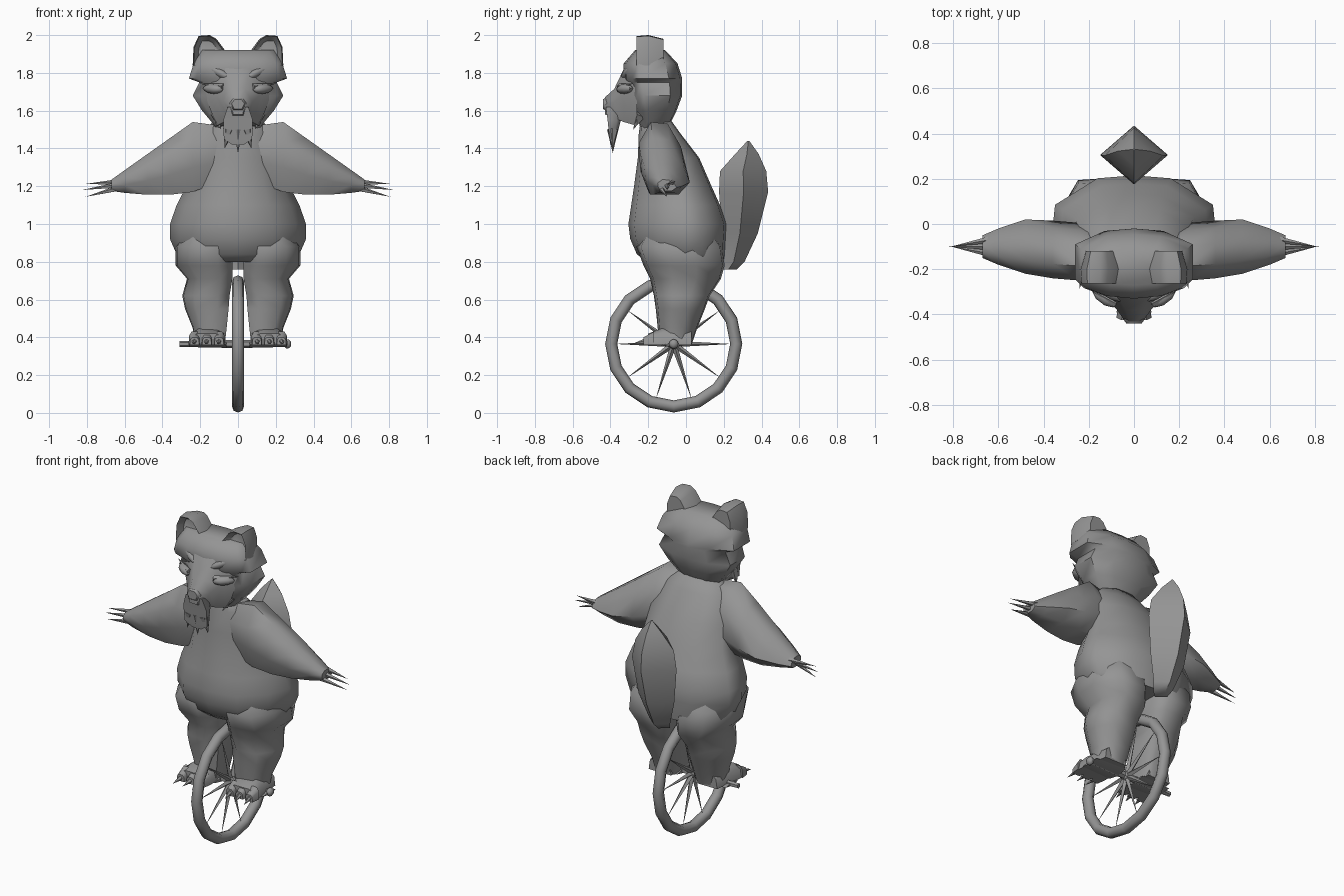
import bpy, bmesh, math
from mathutils import Vector

cube = bpy.data.objects.get("Cube")
if cube:
    bpy.data.objects.remove(cube)

grey = bpy.data.materials.new("grey")
grey.use_nodes = True
COLOUR = (0.3, 0.3, 0.3, 1)
grey.diffuse_color = COLOUR
grey.node_tree.nodes["Principled BSDF"].inputs["Base Color"].default_value = COLOUR
parts = []


def finish(name, bm, mirror=False):
    bmesh.ops.recalc_face_normals(bm, faces=bm.faces)
    mesh = bpy.data.meshes.new(name)
    bm.to_mesh(mesh)
    bm.free()
    mesh.materials.append(grey)
    obj = bpy.data.objects.new(name, mesh)
    bpy.context.collection.objects.link(obj)
    if mirror:
        obj.modifiers.new("Mirror", "MIRROR")
    parts.append(obj)


def loft(name, axis, outline, rings, mirror=False):
    """Rings are (position on axis, u min, u max, v min, v max)."""
    order = {"x": (2, 0, 1), "y": (0, 2, 1), "z": (0, 1, 2)}[axis]
    bm = bmesh.new()
    loops = []
    for a, u0, u1, v0, v1 in rings:
        loop = []
        for ou, ov in outline:
            p = ((u0 + u1) / 2 + ou * (u1 - u0) / 2, (v0 + v1) / 2 + ov * (v1 - v0) / 2, a)
            loop.append(bm.verts.new([p[i] for i in order]))
        loops.append(loop)
    n = len(outline)
    for low, high in zip(loops, loops[1:]):
        for i in range(n):
            j = (i + 1) % n
            bm.faces.new((low[i], low[j], high[j], high[i]))
    bm.faces.new(loops[0])
    bm.faces.new(loops[-1])
    finish(name, bm, mirror)


def spikes(name, items, sides=5, mirror=False, tip=0.0):
    """Tapered cones given as (base point, tip point, base radius)."""
    bm = bmesh.new()
    for start, end, radius in items:
        a, b = Vector(start), Vector(end)
        made = bmesh.ops.create_cone(bm, cap_ends=True, segments=sides, radius1=radius,
                                     radius2=radius * tip, depth=(b - a).length)
        turn = (b - a).to_track_quat("Z", "Y")
        for v in made["verts"]:
            v.co = turn @ v.co + (a + b) / 2
    finish(name, bm, mirror)


def ball(name, centre, size, sweep=0, tilt=0, mirror=False):
    """Ellipsoid sheared backwards and upwards along x."""
    bm = bmesh.new()
    bmesh.ops.create_uvsphere(bm, u_segments=8, v_segments=6, radius=1)
    for v in bm.verts:
        x, y, z = v.co.x * size[0], v.co.y * size[1], v.co.z * size[2]
        v.co = Vector(centre) + Vector((x, y + x * sweep, z + x * tilt))
    finish(name, bm, mirror)


def both_sides(half):
    return half + [(-x, y) for x, y in reversed(half) if x]


# Torso
belly = both_sides([(0, -1), (.5, -.88), (.85, -.4), (1, .1), (.97, .5), (.45, .95), (0, 1)])
loft("torso", "z", belly, [(z, -w, w, f, b) for z, w, f, b in (
    (.8, .29, -.21, .2), (.84, .325, -.26, .205), (.92, .36, -.295, .21), (1.0, .36, -.305, .215),
    (1.1, .325, -.29, .18), (1.2, .275, -.275, .135), (1.35, .25, -.255, .07),
    (1.48, .2, -.25, -.03), (1.55, .12, -.24, -.08))])

# Legs and feet
leg = [(-1, -.7), (-.5, -1), (.5, -.9), (.95, -.35), (1, .3), (.45, .95), (-.6, 1), (-1, .7)]
loft("legs", "z", leg, [
    (.98, .08, .27, -.2, .12), (.88, .03, .33, -.262, .19), (.78, .03, .33, -.225, .205),
    (.71, .03, .27, -.19, .185), (.62, .045, .295, -.17, .125), (.55, .05, .28, -.16, .1),
    (.45, .06, .24, -.15, .06), (.36, .07, .23, -.14, .03)], mirror=True)
slab = [(-1, -1), (1, -1), (.9, .4), (.5, 1), (-.5, 1), (-.9, .4)]
loft("feet", "y", slab, [(.03, .08, .23, .36, .44), (-.12, .065, .25, .36, .45),
                         (-.2, .07, .26, .36, .42)], mirror=True)
for i, x in enumerate((.1, .165, .23)):
    loft(f"toe_{i + 1}", "y", slab, [(-.17, x - .032, x + .032, .36, .43),
                                     (-.225, x - .025, x + .025, .36, .4)], mirror=True)
spikes("toe_claws", [((x, -.21, .38), (x + .01, -.285, .365), .016) for x in (.1, .165, .23)],
       mirror=True)

# Arms and claws
arm = [(-.5, 1), (.2, .95), (.75, .3), (1, -.4), (.5, -1), (-.6, -1), (-.95, -.3), (-1, .4)]
loft("arms", "x", arm, [
    (.03, -.225, -.06, 1.27, 1.48), (.13, -.24, -.03, 1.21, 1.525), (.24, -.25, .005, 1.17, 1.54),
    (.36, -.24, .015, 1.155, 1.455), (.48, -.22, .02, 1.155, 1.37), (.6, -.18, -.02, 1.165, 1.285),
    (.67, -.15, -.05, 1.175, 1.235)], mirror=True)
spikes("hand_claws", [((.64, y, 1.205 + d), (.825 - abs(d), -.1, 1.18 + 2 * d), .016)
                      for y, d in ((-.13, -.018), (-.1, 0), (-.07, .016))], mirror=True)

# Head with flared crown
skull = both_sides([(0, -1), (.5, -.92), (.85, -.7), (1, -.45), (1, .55), (.5, .93), (0, 1)])
loft("head", "z", skull, [(z, -w, w, f, b) for z, w, f, b in (
    (1.5, .11, -.24, -.1), (1.54, .14, -.25, -.08), (1.6, .19, -.27, -.05), (1.68, .24, -.3, -.02),
    (1.75, .205, -.32, -.02), (1.77, .26, -.33, -.02), (1.85, .235, -.33, -.045),
    (1.92, .19, -.27, -.11))])
ear = [(-1, -.15), (-.4, .75), (0, 1), (.65, .95), (.95, .2), (1, -1), (-.6, -1)]
loft("ears", "y", ear, [(-.225, .1, .21, 1.87, 1.97), (-.262, .07, .235, 1.84, 1.995),
                        (-.2, .06, .24, 1.84, 2.0), (-.12, .08, .215, 1.84, 1.98)], mirror=True)

# Muzzle, nose, eyes and beard
hexagon = [(-.6, -1), (.6, -1), (1, .1), (.5, 1), (-.5, 1), (-1, .1)]
loft("muzzle", "y", hexagon, [(-.26, -.19, .19, 1.52, 1.89), (-.33, -.125, .125, 1.54, 1.82),
                              (-.38, -.075, .075, 1.56, 1.715), (-.43, -.04, .04, 1.58, 1.67)])
loft("nose", "y", hexagon, [(-.4, -.045, .045, 1.6, 1.675), (-.425, -.045, .045, 1.6, 1.67),
                            (-.44, -.034, .034, 1.61, 1.66)])
ball("eyes", (.13, -.325, 1.715), (.055, .035, .026), .5, .05, mirror=True)
ball("brows", (.1, -.305, 1.8), (.07, .03, .025), .4, .45, mirror=True)
spikes("eyelids", [((.08, -.352, 1.725), (.21, -.28, 1.745), .018)], mirror=True)
loft("beard", "z", slab, [(1.62, -.055, .055, -.425, -.33), (1.55, -.078, .078, -.415, -.345),
                          (1.45, -.075, .075, -.405, -.37), (1.42, -.03, .03, -.4, -.378)])
spikes("beard_tips", [((x * .7, -.388, 1.5), (x, -.388, z), .03) for x, z in (
    (0, 1.375), (-.07, 1.4), (.07, 1.4))], sides=6)
spikes("cheek_tufts", [((.12, -.24, 1.58), (.09, -.28, 1.5), .03)], sides=4, mirror=True)

# Tail
diamond = [(0, -1), (1, 0), (0, 1), (-1, 0)]
loft("tail", "z", diamond, [(z, -w, w, f, b) for z, w, f, b in (
    (.76, .05, .18, .27), (.8, .07, .195, .31), (.95, .12, .19, .38), (1.17, .15, .175, .435),
    (1.28, .13, .18, .425), (1.37, .07, .26, .385), (1.44, .005, .325, .335))])

# Wheel, spokes, axle and pedals
HUB = Vector((0, -.065, .365))
bpy.ops.mesh.primitive_torus_add(major_segments=16, minor_segments=8, major_radius=.331,
                                 minor_radius=.032, location=HUB, rotation=(0, math.pi / 2, 0))
tyre = bpy.context.object
tyre.name = "tyre"
tyre.data.materials.append(grey)
parts.append(tyre)
rays = [Vector((0, math.cos(i * math.pi / 5), math.sin(i * math.pi / 5))) for i in range(10)]
spikes("spokes", [(HUB, HUB + r * .31, .017) for r in rays], sides=4)
spikes("axle", [(HUB, HUB + Vector((s, 0, 0)), .022) for s in (-.31, .27)], sides=6, tip=.7)
ball("hub", HUB, (.03, .03, .03))
ball("axle_cap", HUB + Vector((.262, 0, 0)), (.02, .025, .025))
loft("pedals", "x", diamond, [(.06, -.14, .0, .345, .375), (.26, -.13, -.01, .35, .37)], mirror=True)

# Smooth shading with crisp edges
bpy.ops.object.select_all(action="DESELECT")
for obj in parts:
    obj.select_set(True)
bpy.context.view_layer.objects.active = parts[0]
bpy.ops.object.shade_smooth_by_angle(angle=math.radians(55))
